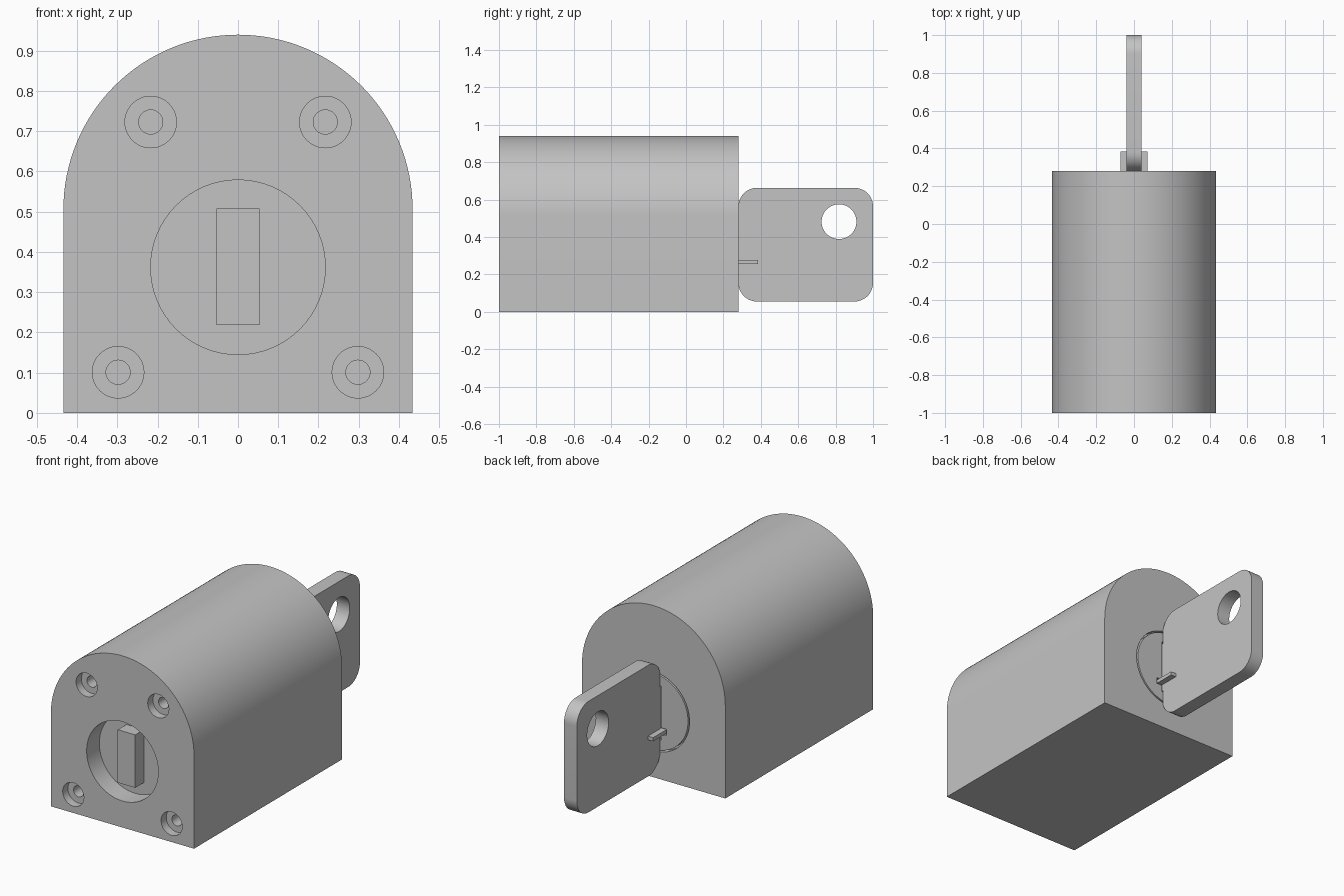
import bpy, bmesh, math
from mathutils import Matrix, Vector

if "Cube" in bpy.data.objects:
    bpy.data.objects.remove(bpy.data.objects["Cube"], do_unlink=True)

grey = bpy.data.materials.new("plain grey")
grey.use_nodes = True
GREY = (0.55, 0.55, 0.55, 1)
grey.diffuse_color = GREY
grey.node_tree.nodes["Principled BSDF"].inputs["Base Color"].default_value = GREY


def finish(name, bm):
    bmesh.ops.recalc_face_normals(bm, faces=bm.faces)
    mesh = bpy.data.meshes.new(name)
    bm.to_mesh(mesh)
    bm.free()
    mesh.materials.append(grey)
    obj = bpy.data.objects.new(name, mesh)
    bpy.context.collection.objects.link(obj)
    return obj


def prism(name, outline, axis, start, end):
    """Extrude an outline along x or y."""
    bm = bmesh.new()
    if axis == "y":
        verts = [bm.verts.new((a, start, b)) for a, b in outline]
        push = Vector((0, end - start, 0))
    else:
        verts = [bm.verts.new((start, a, b)) for a, b in outline]
        push = Vector((end - start, 0, 0))
    face = bm.faces.new(verts)
    new = bmesh.ops.extrude_face_region(bm, geom=[face])["geom"]
    bmesh.ops.translate(bm, vec=push, verts=[v for v in new if isinstance(v, bmesh.types.BMVert)])
    return finish(name, bm)


def arc(a, b, r, first, last, steps):
    angles = [math.radians(first + (last - first) * i / steps) for i in range(steps + 1)]
    return [(a + r * math.cos(t), b + r * math.sin(t)) for t in angles]


def cylinder(name, a, b, r, axis, start, end, sides=64):
    return prism(name, arc(a, b, r, 0, 360, sides)[:-1], axis, start, end)


def box(name, half_x, y0, y1, z0, z1):
    outline = [(-half_x, z0), (half_x, z0), (half_x, z1), (-half_x, z1)]
    return prism(name, outline, "y", y0, y1)


def activate(obj):
    bpy.ops.object.select_all(action="DESELECT")
    obj.select_set(True)
    bpy.context.view_layer.objects.active = obj


def cut(obj, *cutters):
    for cutter in cutters:
        mod = obj.modifiers.new("cut", "BOOLEAN")
        mod.operation = "DIFFERENCE"
        mod.solver = "EXACT"
        mod.object = cutter
        activate(obj)
        bpy.ops.object.modifier_apply(modifier=mod.name)
        bpy.data.objects.remove(cutter, do_unlink=True)


def smooth(obj):
    activate(obj)
    bpy.ops.object.shade_smooth_by_angle(angle=math.radians(30))


FRONT, BACK, HALF, AXIS_Z = -1.0, 0.28, 0.434, 0.362

# Arched housing with a front bore and a rear plug seat
arch = [(-HALF, 0), (HALF, 0)] + arc(0, 0.506, HALF, 0, 180, 64)
housing = prism("housing", arch, "y", FRONT, BACK)
cut(housing,
    cylinder("front_bore", 0, AXIS_Z, 0.217, "y", FRONT - 0.1, FRONT + 0.11),
    cylinder("plug_seat", 0, AXIS_Z, 0.217, "y", BACK - 0.03, BACK + 0.1))

# Counterbored screw holes
for x, z in ((0.217, 0.723), (0.298, 0.101)):
    for side in (-1, 1):
        cut(housing,
            cylinder("counterbore", side * x, z, 0.064, "y", FRONT - 0.1, FRONT + 0.045, 48),
            cylinder("screw_hole", side * x, z, 0.03, "y", FRONT - 0.1, FRONT + 0.3, 32))

# Tailpiece standing on the bore floor
tailpiece = box("tailpiece", 0.053, FRONT + 0.035, FRONT + 0.13, 0.218, 0.508)

# Rear plug with keyway and cross slot
plug = cylinder("plug", 0, AXIS_Z, 0.208, "y", BACK - 0.1, BACK)
cut(plug,
    box("keyway", 0.046, BACK - 0.06, BACK + 0.1, 0.212, 0.512),
    box("cross_slot", 0.077, BACK - 0.06, BACK + 0.1, 0.249, 0.283))

# Key: blade, cross rib and rounded bow with a hanging hole
blade = box("key_blade", 0.038, BACK - 0.08, BACK + 0.02, 0.22, 0.504)
rib = box("key_rib", 0.071, BACK - 0.08, 0.385, 0.256, 0.276)
R = 0.1
Y0, Y1, Z0, Z1 = BACK + R, 1 - R, 0.055 + R, 0.663 - R
corners = ((Y1, Z1, 0), (Y0, Z1, 90), (Y0, Z0, 180), (Y1, Z0, 270))
outline = [p for y, z, t in corners for p in arc(y, z, R, t, t + 90, 12)]
bow = prism("key_bow", outline, "x", -0.039, 0.039)
cut(bow, cylinder("hanging_hole", 0.818, 0.482, 0.093, "x", -0.2, 0.2))

for part in (housing, tailpiece, plug, blade, rib, bow):
    smooth(part)
